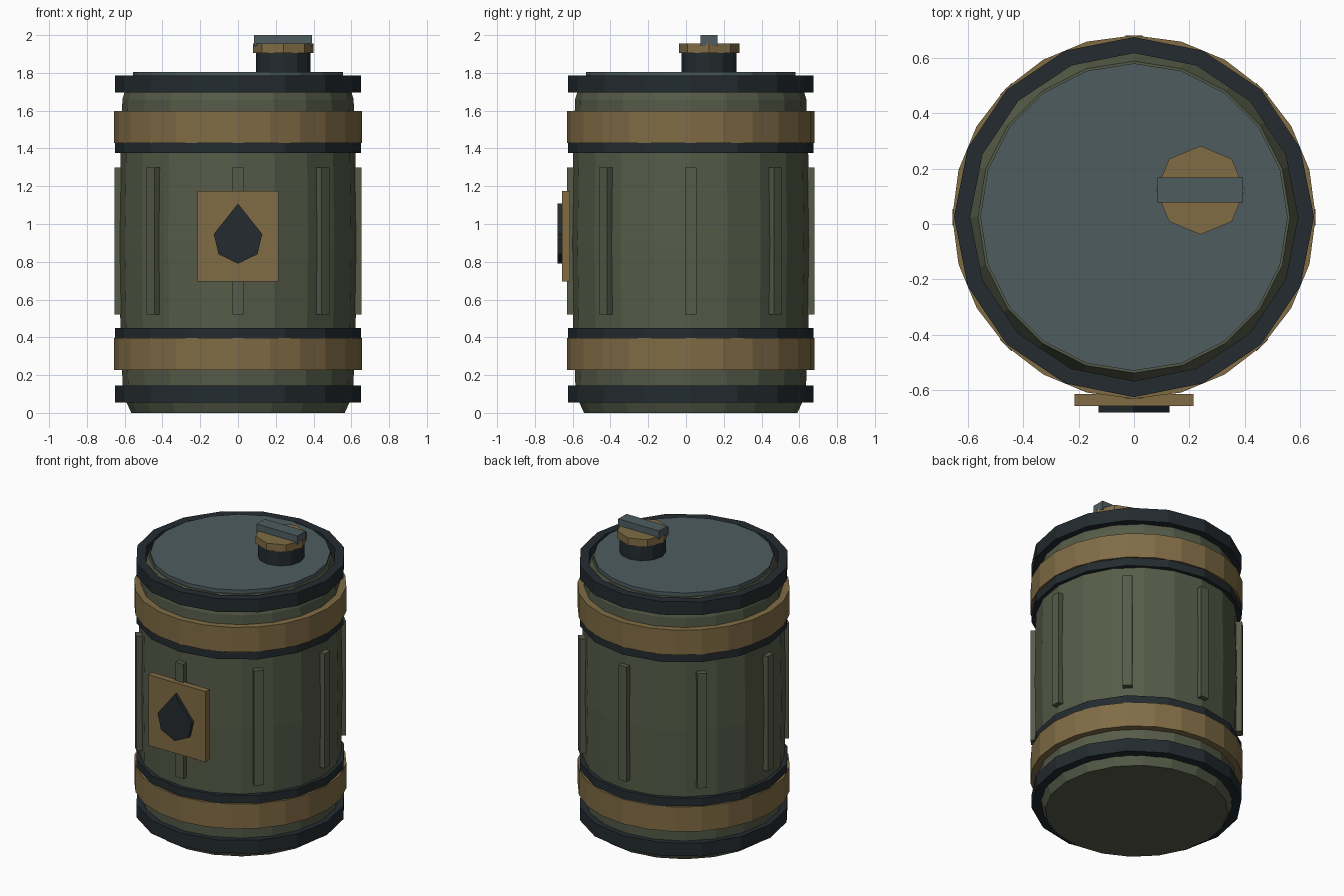
import bpy, math

if "Cube" in bpy.data.objects:
    bpy.data.objects.remove(bpy.data.objects["Cube"])

CY = 0.025  # barrel axis in y


def mat(name, c):
    m = bpy.data.materials.new(name)
    m.diffuse_color = (*c, 1)
    m.use_nodes = True
    m.node_tree.nodes["Principled BSDF"].inputs["Base Color"].default_value = m.diffuse_color
    return m


OLIVE = mat("olive paint", (0.092, 0.105, 0.065))
BRASS = mat("brass", (0.22, 0.15, 0.06))
BLACK = mat("black rubber", (0.017, 0.024, 0.028))
STEEL = mat("blue steel", (0.077, 0.107, 0.118))


def make(name, verts, faces, m):
    me = bpy.data.meshes.new(name)
    me.from_pydata(verts, [], faces)
    me.materials.append(m)
    ob = bpy.data.objects.new(name, me)
    bpy.context.collection.objects.link(ob)
    return ob


def lathe(name, profile, n, m, cx=0, cy=CY, closed=False):
    """Spin (radius, z) points, bottom to top on the outside."""
    verts = [(cx + r * math.cos(2 * math.pi * i / n), cy + r * math.sin(2 * math.pi * i / n), z)
             for r, z in profile for i in range(n)]
    k = len(profile)
    faces = []
    for j in range(k if closed else k - 1):
        a, b = j * n, (j + 1) % k * n
        faces += [(a + i, a + (i + 1) % n, b + (i + 1) % n, b + i) for i in range(n)]
    if not closed:
        faces += [tuple(reversed(range(n))), tuple(range((k - 1) * n, k * n))]
    return make(name, verts, faces, m)


def hoop(name, ro, ri, z0, z1, n, m):
    return lathe(name, [(ro, z0), (ro, z1), (ri, z1), (ri, z0)], n, m, closed=True)


def box(name, lo, hi, m):
    v = [(x, y, z) for z in (lo[2], hi[2])
         for x, y in ((lo[0], lo[1]), (hi[0], lo[1]), (hi[0], hi[1]), (lo[0], hi[1]))]
    f = [(3, 2, 1, 0), (4, 5, 6, 7)] + [(i, (i + 1) % 4, (i + 1) % 4 + 4, i + 4) for i in range(4)]
    return make(name, v, f, m)


# Barrel body, slightly bulged, and lid
lathe("barrel_body", [(0.565, 0), (0.59, 0.055), (0.61, 0.13), (0.622, 0.42), (0.63, 0.9),
                      (0.622, 1.38), (0.612, 1.66), (0.60, 1.70), (0.563, 1.78)], 20, OLIVE)
lathe("lid", [(0.555, 1.77), (0.555, 1.805)], 20, STEEL)

# Black rims and gaskets, brass bands
for name, z0, z1 in (("bottom_rim", 0.055, 0.145), ("top_rim", 1.695, 1.785),
                     ("lower_gasket", 0.385, 0.45), ("upper_gasket", 1.375, 1.435)):
    hoop(name, 0.65, 0.592, z0, z1, 16, BLACK)
for name, z0 in (("lower_band", 0.228), ("upper_band", 1.43)):
    hoop(name, 0.656, 0.60, z0, z0 + 0.168, 24, BRASS)

# Eight vertical ribs
for i in range(8):
    rib = box(f"rib_{i + 1}", (0.595, -0.03, 0.52), (0.655, 0.03, 1.30), OLIVE)
    rib.location.y = CY
    rib.rotation_euler.z = i * math.pi / 4

# Front plaque with raised drop
box("plaque", (-0.215, -0.657, 0.695), (0.215, -0.614, 1.175), BRASS)
drop = [(0, 1.108), (-0.128, 0.947), (-0.103, 0.84), (0, 0.79), (0.103, 0.84), (0.128, 0.947)]
n = len(drop)
make("drop_emblem", [(x, y, z) for y in (-0.68, -0.655) for x, z in drop],
     [tuple(range(n)), tuple(reversed(range(n, 2 * n)))]
     + [((i + 1) % n, i, i + n, (i + 1) % n + n) for i in range(n)], BLACK)

# Filler neck, cap and handle
lathe("filler_neck", [(0.145, 1.79), (0.145, 1.91)], 12, BLACK, 0.24, 0.122)
lathe("filler_cap", [(0.16, 1.905), (0.16, 1.955)], 8, BRASS, 0.24, 0.122)
box("cap_handle", (0.085, 0.078, 1.943), (0.393, 0.167, 2.0), STEEL)
